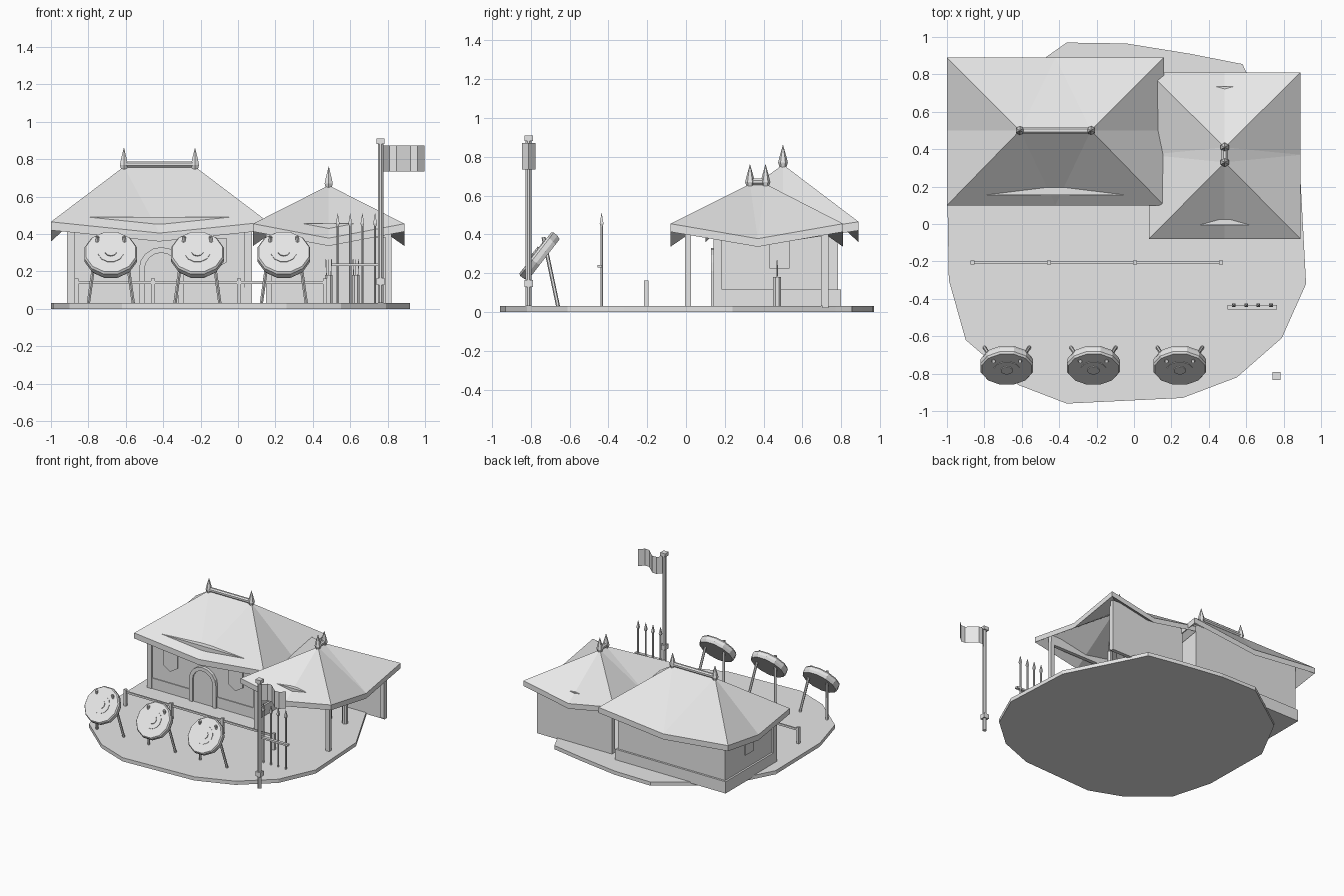
import bpy, bmesh, math
from mathutils import Vector, Matrix

if "Cube" in bpy.data.objects:
    bpy.data.objects.remove(bpy.data.objects["Cube"])

mat = bpy.data.materials.new("light grey")
mat.diffuse_color = (0.8, 0.8, 0.8, 1)
mat.use_nodes = True
mat.node_tree.nodes["Principled BSDF"].inputs["Base Color"].default_value = mat.diffuse_color


def make(name, verts, faces, fix=True):
    me = bpy.data.meshes.new(name)
    me.from_pydata(verts, [], faces)
    if fix:
        bm = bmesh.new()
        bm.from_mesh(me)
        bmesh.ops.recalc_face_normals(bm, faces=bm.faces)
        bm.to_mesh(me)
        bm.free()
    me.materials.append(mat)
    ob = bpy.data.objects.new(name, me)
    bpy.context.collection.objects.link(ob)
    return ob


def box(name, x0, x1, y0, y1, z0, z1):
    v = [(x, y, z) for z in (z0, z1) for x, y in ((x0, y0), (x1, y0), (x1, y1), (x0, y1))]
    f = [(3, 2, 1, 0), (4, 5, 6, 7)] + [(i, (i + 1) % 4, (i + 1) % 4 + 4, i + 4) for i in range(4)]
    return make(name, v, f)


def prism(name, pts, shift):
    """Extrude a closed outline of 3D points along a vector."""
    n = len(pts)
    v = [Vector(p) for p in pts]
    v += [p + Vector(shift) for p in v]
    f = [tuple(range(n))[::-1], tuple(range(n, 2 * n))]
    f += [(i, (i + 1) % n, (i + 1) % n + n, i + n) for i in range(n)]
    return make(name, v, f)


def lathe(name, profile, a, axis, sides=6):
    """Turn (radius, height) points about an axis starting at a."""
    rot = Vector((0, 0, 1)).rotation_difference(Vector(axis)).to_matrix()
    v, f = [], []
    for r, h in profile:
        for i in range(sides):
            t = 2 * math.pi * (i + 0.5) / sides
            v.append(Vector(a) + rot @ Vector((r * math.cos(t), r * math.sin(t), h)))
    for k in range(len(profile) - 1):
        for i in range(sides):
            j = (i + 1) % sides
            f.append((k * sides + i, k * sides + j, (k + 1) * sides + j, (k + 1) * sides + i))
    f += [tuple(range(sides))[::-1], tuple(range(len(v) - sides, len(v)))]
    return make(name, v, f)


def rod(name, a, b, r, sides=6):
    d = Vector(b) - Vector(a)
    return lathe(name, [(r, 0), (r, d.length)], a, d, sides)


def roof(name, x0, x1, y0, y1, zc, zm, ra, rb, t):
    """Hipped roof whose eaves sag from the corners to the middle of each side."""
    xm, ym = (ra[0] + rb[0]) / 2, (ra[1] + rb[1]) / 2
    top = [(x0, y0, zc), (xm, y0, zm), (x1, y0, zc), (x1, ym, zm),
           (x1, y1, zc), (xm, y1, zm), (x0, y1, zc), (x0, ym, zm), ra, rb]
    if ra[0] != rb[0]:   # ridge along x
        f = [(0, 1, 8), (1, 9, 8), (1, 2, 9), (2, 3, 9), (3, 4, 9), (4, 5, 9), (5, 8, 9),
             (5, 6, 8), (6, 7, 8), (7, 0, 8)]
    else:                # ridge along y
        f = [(0, 1, 8), (1, 2, 8), (2, 3, 8), (3, 9, 8), (3, 4, 9), (4, 5, 9), (5, 6, 9),
             (6, 7, 9), (7, 8, 9), (7, 0, 8)]
    v = top + [(x, y, z - t) for x, y, z in top]
    f += [tuple(i + 10 for i in reversed(q)) for q in f]
    f += [(i, i + 10, (i + 1) % 8 + 10, (i + 1) % 8) for i in range(8)]
    make(name, v, f)
    # ridge pole and finials
    up = Vector((0, 0, 0.012))
    rod(name + "_ridge_pole", Vector(ra) + up, Vector(rb) + up, 0.018, 8)
    for p in (ra, rb):
        lathe(name + "_finial", [(0.016, -0.02), (0.025, 0.01), (0.018, 0.04), (0.001, 0.1)], p, (0, 0, 1))


# ground slab
outline = [(-0.36, 0.97), (-0.04, 0.965), (0.3, 0.91), (0.58, 0.855), (0.62, 0.77), (0.89, 0.24),
           (0.92, -0.32), (0.79, -0.61), (0.55, -0.82), (0.26, -0.93), (-0.36, -0.96),
           (-0.62, -0.86), (-0.9, -0.62), (-0.99, -0.3), (-1.0, 0.28), (-0.8, 0.66)]
prism("ground_slab", [(x, y, 0) for x, y in outline], (0, 0, 0.03))

# main hall
box("hall_walls", -0.9, 0.06, 0.155, 0.784, 0.03, 0.49)
box("hall_skirting", -0.915, 0.075, 0.148, 0.80, 0.02, 0.115)
for x in (-0.915, 0.035):
    box("hall_corner_post", x, x + 0.04, 0.143, 0.185, 0.03, 0.42)
roof("hall_roof", -1.0, 0.16, 0.1, 0.89, 0.465, 0.405, (-0.61, 0.5, 0.76), (-0.23, 0.5, 0.76), 0.045)

# arched door with frame
def arch(r, y):
    pts = [(-0.41 - r, y, 0.03), (-0.41 + r, y, 0.03)]
    return pts + [(-0.41 + r * math.cos(math.pi * i / 8), y, 0.21 + r * math.sin(math.pi * i / 8))
                  for i in range(9)]

outer, inner = arch(0.12, 0.13)[2:], arch(0.09, 0.13)[2:]
band = [(-0.29, 0.13, 0.03)] + outer + [(-0.53, 0.13, 0.03), (-0.5, 0.13, 0.03)]
band += inner[::-1] + [(-0.32, 0.13, 0.03)]
prism("door_frame", band, (0, 0.03, 0))
prism("door", arch(0.09, 0.143), (0, 0.01, 0))

# pointed banners on the front, plates on the sides
for x in (-0.71, -0.125):
    prism("front_banner", [(x - 0.065, 0.146, 0.375), (x - 0.065, 0.146, 0.25), (x, 0.146, 0.21),
                           (x + 0.065, 0.146, 0.25), (x + 0.065, 0.146, 0.375)], (0, 0.009, 0))
for x in (-0.909, 0.06):
    box("side_window", x, x + 0.009, 0.43, 0.535, 0.225, 0.37)

# open pavilion
roof("pavilion_roof", 0.08, 0.89, -0.08, 0.81, 0.455, 0.378, (0.485, 0.33, 0.66), (0.485, 0.41, 0.66), 0.042)
for x in (0.165, 0.805):
    for y in (0.01, 0.71):
        box("pavilion_post", x - 0.016, x + 0.016, y - 0.015, y + 0.015, 0.03, 0.40)
box("pavilion_front_beam", 0.15, 0.82, -0.005, 0.025, 0.38, 0.455)
box("pavilion_back_wall", 0.15, 0.82, 0.705, 0.735, 0.02, 0.44)

# quivers with arrows
for x in (0.485, 0.63):
    rod("quiver", (x, 0.47, 0.03), (x, 0.47, 0.18), 0.022, 8)
    for d in (-0.011, 0, 0.011):
        rod("arrow", (x + d, 0.47, 0.15), (x + d * 1.4, 0.47 + abs(d) * 0.3, 0.265), 0.003, 4)

# tilted straw targets on two legs
n = Vector((0, -0.79, 0.613))
for x in (-0.68, -0.217, 0.245):
    back = Vector((x, -0.733, 0.27))
    lathe("target", [(0.137, 0), (0.146, 0.02), (0.146, 0.045), (0.138, 0.056)], back, n, 12)
    lathe("target_ring", [(0.07, 0.05), (0.07, 0.06)], back, n, 12)
    lathe("target_bullseye", [(0.033, 0.055), (0.033, 0.066)], back, n, 10)
    for s in (-1, 1):
        rod("target_leg", (x + s * 0.12, -0.66, 0.03), (x + s * 0.07, -0.735, 0.385), 0.01)

# fence
for x in (-0.863, -0.455, 0.005, 0.465):
    box("fence_post", x - 0.011, x + 0.011, -0.216, -0.194, 0.03, 0.162)
box("fence_rail", -0.863, 0.465, -0.211, -0.199, 0.132, 0.148)

# spear rack
box("rack_bar", 0.5, 0.765, -0.457, -0.432, 0.228, 0.243)
for x in (0.533, 0.6, 0.665, 0.733):
    rod("spear", (x, -0.435, 0.03), (x, -0.435, 0.46), 0.007)
    lathe("spear_head", [(0.007, 0.44), (0.014, 0.455), (0.001, 0.51)], (x, -0.435, 0), (0, 0, 1), 4)

# flagpole and waving flag
px, py = 0.762, -0.812
rod("flagpole", (px, py, 0.03), (px, py, 0.89), 0.016, 8)
box("flagpole_cap", px - 0.022, px + 0.022, py - 0.022, py + 0.022, 0.882, 0.91)
box("flagpole_band", px - 0.022, px + 0.022, py - 0.022, py + 0.022, 0.128, 0.165)
v, f = [], []
for i in range(7):
    x, y = 0.772 + 0.225 * i / 6, py + 0.04 * math.sin(2 * math.pi * i / 6)
    v += [(x, y, 0.735), (x, y, 0.872)]
f = [(2 * i, 2 * i + 2, 2 * i + 3, 2 * i + 1) for i in range(6)]
make("flag", v, f, False)
